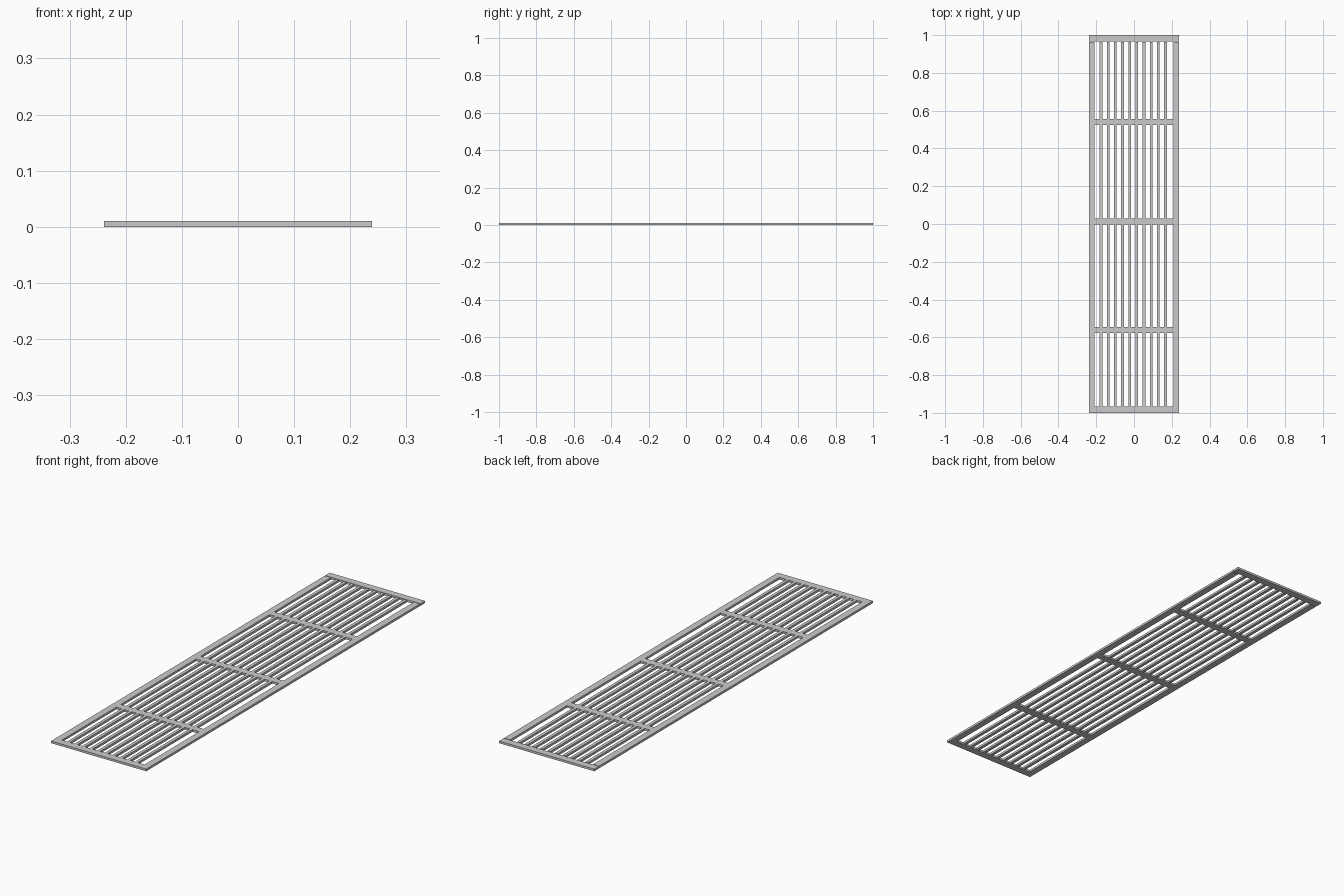
import bpy

if "Cube" in bpy.data.objects:
    bpy.data.objects.remove(bpy.data.objects["Cube"])

H = 0.01          # panel thickness
HX, HY = 0.239, 1.0
RAIL = 0.033


def box(name, x0, x1, y0, y1, z0=0.0, z1=H):
    bpy.ops.mesh.primitive_cube_add(size=1, location=((x0 + x1) / 2, (y0 + y1) / 2, (z0 + z1) / 2))
    ob = bpy.context.object
    ob.name = name
    ob.scale = (x1 - x0, y1 - y0, z1 - z0)
    bpy.ops.object.transform_apply(location=False, rotation=False, scale=True)
    return ob


# End rails, full width
box("end_rail_front", -HX, HX, -HY, -HY + RAIL)
box("end_rail_back", -HX, HX, HY - RAIL, HY)

# Side rails between the end rails, with a hairline joint at the back
y0, y1 = -HY + RAIL, HY - RAIL - 0.003
box("side_rail_left", -HX, -HX + RAIL - 0.002, y0, y1)
box("side_rail_right", HX - RAIL + 0.002, HX, y0, y1)

# Cross bars, unevenly spaced
crossbars = [-0.56, 0.013, 0.54]
for i, y in enumerate(crossbars):
    box(f"cross_bar_{i}", -HX + RAIL - 0.002, HX - RAIL + 0.002, y - 0.016, y + 0.016)

# Long slats, split at the cross bars
edges = [y0] + [y + s for y in crossbars for s in (-0.016, 0.016)] + [y1]
for i in range(10):
    x = -0.175 + i * 0.038
    for j in range(0, len(edges), 2):
        box(f"slat_{i}_{j // 2}", x - 0.007, x + 0.007, edges[j], edges[j + 1])
